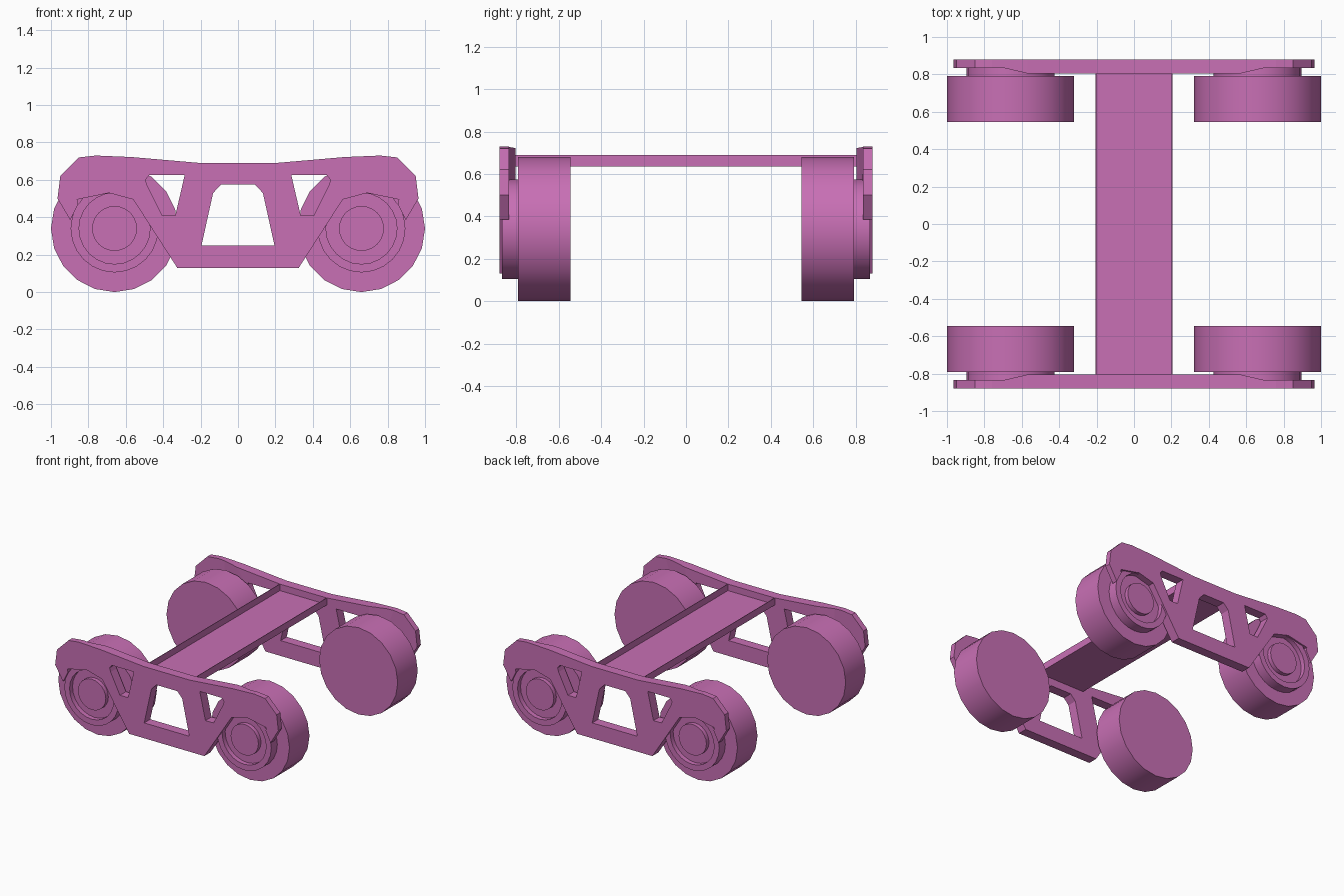
import bpy, bmesh, math
from mathutils import Matrix, Vector

if "Cube" in bpy.data.objects:
    bpy.data.objects.remove(bpy.data.objects["Cube"])

pink = bpy.data.materials.new("pink_paint")
pink.diffuse_color = (0.58, 0.16, 0.46, 1)
pink.use_nodes = True
pink.node_tree.nodes["Principled BSDF"].inputs["Base Color"].default_value = pink.diffuse_color

AXLE_X, AXLE_Z = 0.66, 0.34


def finish(name, bm, smooth=False):
    bmesh.ops.recalc_face_normals(bm, faces=bm.faces)
    me = bpy.data.meshes.new(name)
    bm.to_mesh(me)
    bm.free()
    ob = bpy.data.objects.new(name, me)
    bpy.context.collection.objects.link(ob)
    me.materials.append(pink)
    if smooth:
        bpy.ops.object.select_all(action='DESELECT')
        ob.select_set(True)
        bpy.context.view_layer.objects.active = ob
        bpy.ops.object.shade_smooth_by_angle(angle=math.radians(35))
    return ob


def lathe(name, profile, steps, x, side):
    # profile of (radius, y) turned around the axle
    bm = bmesh.new()
    vs = [bm.verts.new((r, y * side, 0)) for r, y in profile]
    es = [bm.edges.new(p) for p in zip(vs, vs[1:])]
    bmesh.ops.spin(bm, geom=vs + es, cent=(0, 0, 0), axis=(0, 1, 0),
                   angle=math.tau, steps=steps, use_merge=False)
    bmesh.ops.remove_doubles(bm, verts=bm.verts, dist=1e-4)
    bmesh.ops.translate(bm, verts=bm.verts, vec=(x, 0, AXLE_Z))
    return finish(name, bm, True)


def mirrored(half):
    return half + [(-x, z) for x, z in reversed(half)]


# side frame outline and windows, as (x, z)
outline = mirrored([(0.2, 0.69), (0.57, 0.722), (0.76, 0.73), (0.85, 0.72),
                    (0.95, 0.62), (0.965, 0.5), (0.897, 0.385), (0.855, 0.47),
                    (0.86, 0.495), (0.69, 0.53), (0.56, 0.495), (0.325, 0.13)])
centre_window = mirrored([(0.09, 0.575), (0.133, 0.53), (0.195, 0.25)])
side_window = [(0.285, 0.625), (0.475, 0.625), (0.495, 0.6), (0.485, 0.57),
               (0.405, 0.41), (0.335, 0.41)]
other_window = [(-x, z) for x, z in side_window]


def side_frame(name, side):
    bm = bmesh.new()
    for loop in (outline, centre_window, side_window, other_window):
        vs = [bm.verts.new((x, 0.88, z)) for x, z in loop]
        for a, b in zip(vs, vs[1:] + vs[:1]):
            bm.edges.new((a, b))
    bmesh.ops.triangle_fill(bm, use_beauty=True, edges=bm.edges[:],
                            normal=(0, 1, 0))
    # crease lines where the frame thins toward its ends
    for x in (-0.7, -0.57, 0.57, 0.7):
        bmesh.ops.bisect_plane(bm, geom=bm.verts[:] + bm.edges[:] + bm.faces[:],
                               plane_co=(x, 0, 0), plane_no=(1, 0, 0), dist=1e-5)
    ext = bmesh.ops.extrude_face_region(bm, geom=bm.faces[:],
                                        use_keep_orig=True)
    for v in ext["geom"]:
        if isinstance(v, bmesh.types.BMVert):
            t = min(max((abs(v.co.x) - 0.57) / 0.13, 0), 1)
            v.co.y = 0.805 + 0.03 * t
    for v in bm.verts:
        v.co.y *= side
    bmesh.ops.dissolve_limit(bm, angle_limit=0.01, verts=bm.verts[:],
                             edges=bm.edges[:])
    return finish(name, bm)


wheel_profile = [(0, 0.545), (0.34, 0.545), (0.34, 0.792), (0, 0.792)]
# bearing: outer collar, recess, raised axle cap
bearing_profile = [(0.235, 0.79), (0.235, 0.867), (0.19, 0.867), (0.19, 0.83),
                   (0.12, 0.83), (0.12, 0.862), (0, 0.862)]

for side, tag in ((-1, "front"), (1, "back")):
    side_frame(tag + "_side_frame", side)
    for x, lr in ((-AXLE_X, "left"), (AXLE_X, "right")):
        lathe(f"{tag}_{lr}_wheel", wheel_profile, 20, x, side)
        lathe(f"{tag}_{lr}_bearing", bearing_profile, 24, x, side)

# cross beam: thin channel, open at the top
bm = bmesh.new()
section = [(-0.205, 0.69), (-0.205, 0.635), (0.205, 0.635), (0.205, 0.69),
           (0.201, 0.69), (0.201, 0.639), (-0.201, 0.639), (-0.201, 0.69)]
face = bm.faces.new([bm.verts.new((x, -0.81, z)) for x, z in section])
ext = bmesh.ops.extrude_face_region(bm, geom=[face], use_keep_orig=True)
bmesh.ops.translate(bm, vec=(0, 1.62, 0),
                    verts=[v for v in ext["geom"] if isinstance(v, bmesh.types.BMVert)])
finish("cross_beam", bm)
